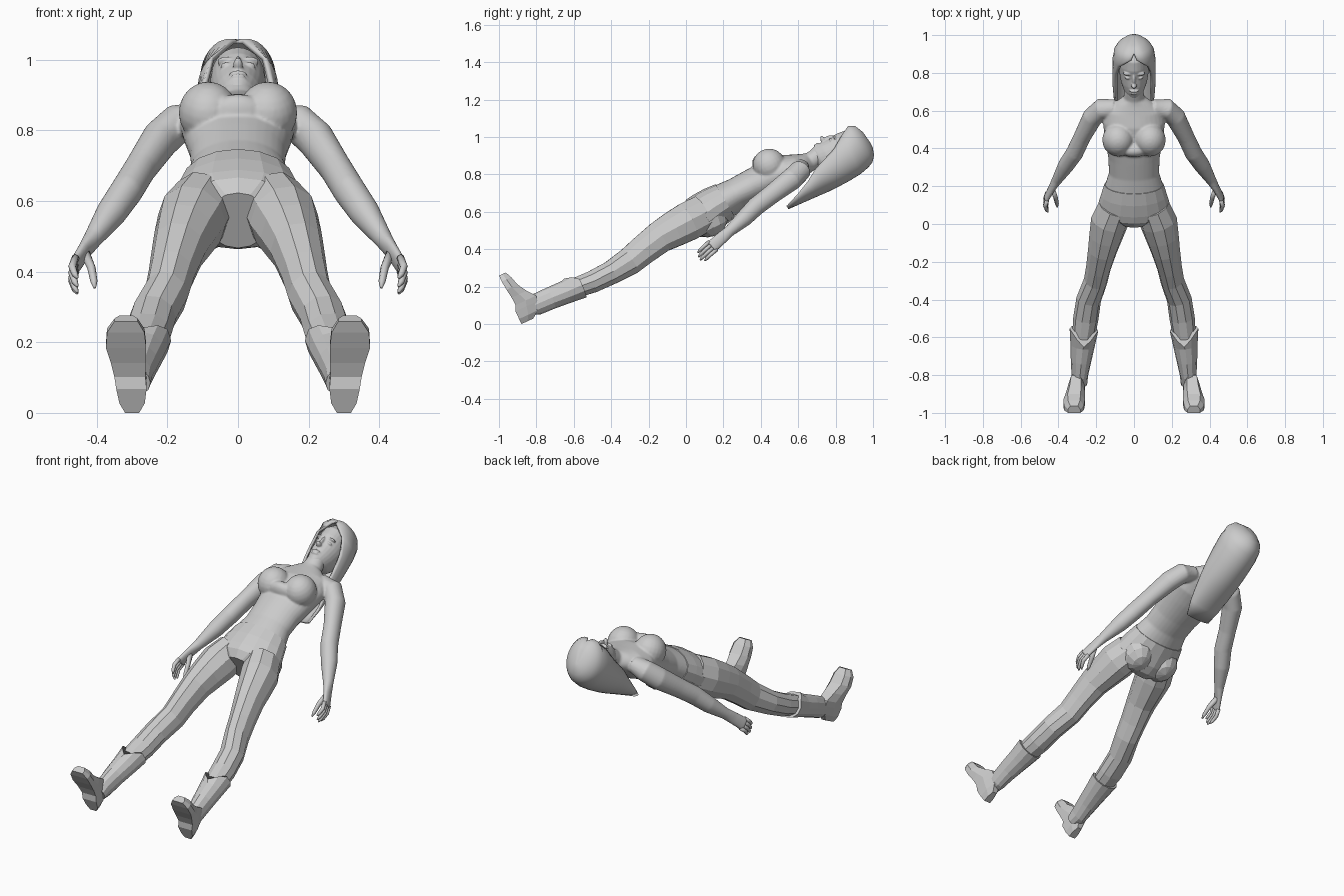
import bpy, bmesh
from math import sin, cos, pi, radians
from mathutils import Vector, Matrix

if "Cube" in bpy.data.objects:
    bpy.data.objects.remove(bpy.data.objects["Cube"])

# one plain colour
grey = bpy.data.materials.new("plain_grey")
grey.use_nodes = True
grey.diffuse_color = (0.6, 0.6, 0.6, 1)
grey.node_tree.nodes["Principled BSDF"].inputs["Base Color"].default_value = (0.6, 0.6, 0.6, 1)

# leaning body frame: local x = side, y = along the body, z = out of the front
BODY = Matrix.Rotation(radians(25.85), 4, 'X')
X = Vector((1, 0, 0))


def skin(bm, rings, cap=True):
    """Bridge rings of points with quads."""
    vs = [[bm.verts.new(p) for p in r] for r in rings]
    n = len(vs[0])
    faces = []
    for r, q in zip(vs, vs[1:]):
        for i in range(n if cap else n - 1):
            j = (i + 1) % n
            faces.append(bm.faces.new((r[i], r[j], q[j], q[i])))
    if cap:
        faces += [bm.faces.new(vs[0]), bm.faces.new(vs[-1])]
        bmesh.ops.recalc_face_normals(bm, faces=faces)
    return vs


def loft(bm, rows, n=24, sx=1):
    """Elliptical rings (x, y, z, side radius, front radius) square to their path."""
    pts = [Vector((r[0] * sx, r[1], r[2])) for r in rows]
    rings = []
    for i, (c, r) in enumerate(zip(pts, rows)):
        t = (pts[min(i + 1, len(pts) - 1)] - pts[max(i - 1, 0)]).normalized()
        side = (X - t * t.dot(X)).normalized()
        front = side.cross(t)
        rings.append([c + side * r[3] * cos(2 * pi * k / n) + front * r[4] * sin(2 * pi * k / n)
                      for k in range(n)])
    return skin(bm, rings)


def ball(bm, centre, size, seg=24, frame=None):
    """Ellipsoid; centre is in world space unless a frame is given."""
    m = frame @ Matrix.Translation(centre) if frame else Matrix.Translation(centre) @ BODY
    bmesh.ops.create_uvsphere(bm, u_segments=seg, v_segments=seg // 2, radius=1,
                              matrix=m @ Matrix.Diagonal((*size, 1)))


def finish(name, bm, smooth=True, voxel=0):
    me = bpy.data.meshes.new(name)
    bm.to_mesh(me)
    bm.free()
    ob = bpy.data.objects.new(name, me)
    bpy.context.collection.objects.link(ob)
    me.materials.append(grey)
    for p in me.polygons:
        p.use_smooth = smooth
    if voxel:
        rm = ob.modifiers.new("blend", 'REMESH')
        rm.mode, rm.voxel_size, rm.use_smooth_shade = 'VOXEL', voxel, True
        sm = ob.modifiers.new("soften", 'SMOOTH')
        sm.factor, sm.iterations = 0.5, 5
    return ob


# upper body: torso, neck, bust and arms blended together
bm = bmesh.new()
loft(bm, [(0, .15, .625, .165, .1), (0, .2, .655, .155, .098), (0, .27, .695, .133, .088),
          (0, .35, .735, .136, .092), (0, .46, .785, .155, .1), (0, .54, .815, .165, .095),
          (0, .6, .84, .15, .072), (0, .645, .86, .095, .055), (0, .67, .872, .056, .05),
          (0, .71, .9, .048, .048), (0, .78, .935, .048, .05)], 32)
ball(bm, (0, .405, .835), (.09, .045, .072))
for sx in (1, -1):
    ball(bm, (sx * .084, .445, .85), (.084, .088, .088))
    loft(bm, [(.1, .61, .84, .045, .05), (.17, .61, .82, .055, .058), (.22, .565, .775, .053, .06),
              (.275, .46, .695, .045, .052), (.315, .375, .63, .046, .05),
              (.36, .31, .565, .043, .045), (.41, .23, .495, .027, .03),
              (.435, .19, .46, .018, .034), (.465, .135, .412, .014, .036)], 20, sx)
finish("upper_body", bm, voxel=.006)

# fingers and thumbs
bm = bmesh.new()
for sx in (1, -1):
    for k in range(4):
        o = (k - 1.5) * .018
        reach = (.85, 1, 1.05, .9)[k]
        y, z = .145 + o * .75, .42 - o * .75
        loft(bm, [(.46, y, z, .011, .011),
                  (.47, y - .035 * reach, z - .03 * reach, .011, .01),
                  (.462, y - .062 * reach, z - .056 * reach, .009, .009),
                  (.455, y - .072 * reach, z - .068 * reach, .004, .004)], 8, sx)
    loft(bm, [(.432, .185, .45, .014, .018), (.415, .14, .41, .012, .014),
              (.408, .105, .372, .01, .01), (.406, .09, .355, .004, .004)], 8, sx)
finish("fingers", bm)

# head with facial features
bm = bmesh.new()
rings = []
for s, d, a, b in [(.992, .5, .02, .03), (1.0, .497, .036, .047), (1.03, .475, .056, .08),
                   (1.07, .465, .07, .094), (1.12, .46, .078, .098), (1.17, .46, .08, .105),
                   (1.22, .46, .078, .1), (1.26, .46, .06, .07), (1.28, .46, .03, .03)]:
    rings.append([BODY @ Vector((a * cos(k * pi / 14), s, d + b * sin(k * pi / 14)))
                  for k in range(28)])
skin(bm, rings)
ball(bm, (0, 1.088, .566), (.014, .013, .024), 16, BODY)    # nose tip
ball(bm, (0, 1.115, .56), (.009, .035, .016), 16, BODY)     # nose bridge
ball(bm, (0, 1.052, .556), (.026, .007, .012), 16, BODY)    # upper lip
ball(bm, (0, 1.037, .552), (.022, .007, .013), 16, BODY)    # lower lip
for sx in (1, -1):
    ball(bm, (sx * .033, 1.125, .545), (.017, .008, .013), 16, BODY)   # eyes
    ball(bm, (sx * .034, 1.15, .548), (.026, .008, .016), 16, BODY)    # brows
finish("head", bm, voxel=.004).modifiers["soften"].iterations = 3

# long hair: a shell open over the face, ending in a tip on the back
bm = bmesh.new()
rings = []
for s, d, a, b, spread in [(1.303, .43, .012, .015, 180), (1.292, .447, .05, .07, 180),
                           (1.27, .457, .082, .108, 180), (1.24, .457, .1, .122, 172),
                           (1.19, .447, .107, .125, 138), (1.12, .432, .108, .117, 122),
                           (1.05, .415, .108, .103, 120), (.99, .4, .105, .088, 120),
                           (.92, .38, .1, .065, 108), (.84, .36, .09, .042, 95),
                           (.76, .335, .07, .014, 85)]:
    ring = []
    for k in range(33):
        ang = radians(spread) * (k - 16) / 16
        part = .012 * max(0, cos(ang + pi)) ** 20      # dip at the parting
        ring.append(BODY @ Vector((a * sin(ang), s, d - b * cos(ang) - part)))
    rings.append(ring)
top = skin(bm, rings, cap=False)[0]
bm.faces.new(top[:-1])
bmesh.ops.remove_doubles(bm, verts=bm.verts, dist=.0005)
bmesh.ops.recalc_face_normals(bm, faces=bm.faces)
hair = finish("hair", bm)
sol = hair.modifiers.new("thickness", 'SOLIDIFY')
sol.thickness, sol.offset = .014, 0

# leggings: faceted hips, seat and legs
bm = bmesh.new()
loft(bm, [(0, .025, .545, .09, .09), (0, .06, .565, .175, .117), (0, .1, .588, .192, .12),
          (0, .155, .627, .175, .112), (0, .21, .66, .157, .102)], 16)
for sx in (1, -1):
    ball(bm, (sx * .085, .125, .555), (.088, .1, .09), 12)
    loft(bm, [(.1, .09, .59, .09, .105), (.13, .01, .548, .1, .108), (.15, -.07, .505, .088, .1),
              (.167, -.14, .465, .077, .09), (.188, -.23, .395, .066, .083),
              (.203, -.3, .337, .063, .078), (.24, -.4, .275, .066, .066),
              (.255, -.5, .226, .067, .062), (.268, -.6, .19, .06, .055)], 10, sx)
finish("leggings", bm, smooth=False)

# boot shafts with a notched cuff
bm = bmesh.new()
for sx in (1, -1):
    rows = [(.288, -.85, .085, .04, .04), (.287, -.8, .105, .044, .058), (.28, -.72, .14, .055, .06),
            (.272, -.64, .172, .065, .063), (.265, -.56, .207, .076, .07)]
    cuff = loft(bm, rows, 12, sx)[-1]
    for k in (2, 3, 4):                                 # lower the front of the cuff
        drop = .065 if k == 3 else .03
        cuff[k].co += Vector((0, -drop, -.44 * drop))
finish("boot_shafts", bm, smooth=False)

# feet: rings stepped from heel to toe, standing up along the sole
bm = bmesh.new()
heel = Vector((0, -.88, 0))
along, up = Vector((0, -.42, .908)), Vector((0, .908, .42))
for sx in (1, -1):
    rings = []
    for t, cx, w, h0, h1 in [(0, .3, .02, 0, .07), (.03, .3, .036, 0, .11), (.075, .302, .043, 0, .13),
                             (.105, .306, .044, .014, .135), (.15, .31, .05, .012, .1),
                             (.2, .317, .057, .005, .07), (.25, .318, .053, 0, .056),
                             (.285, .317, .033, 0, .04)]:
        mid = h0 + (h1 - h0) * .5
        section = [(-w, h0), (w, h0), (w, mid), (w * .6, h1), (-w * .6, h1), (-w, mid)]
        rings.append([heel + X * (cx + px) * sx + along * t + up * h for px, h in section])
    skin(bm, rings)
finish("boot_feet", bm, smooth=False)
